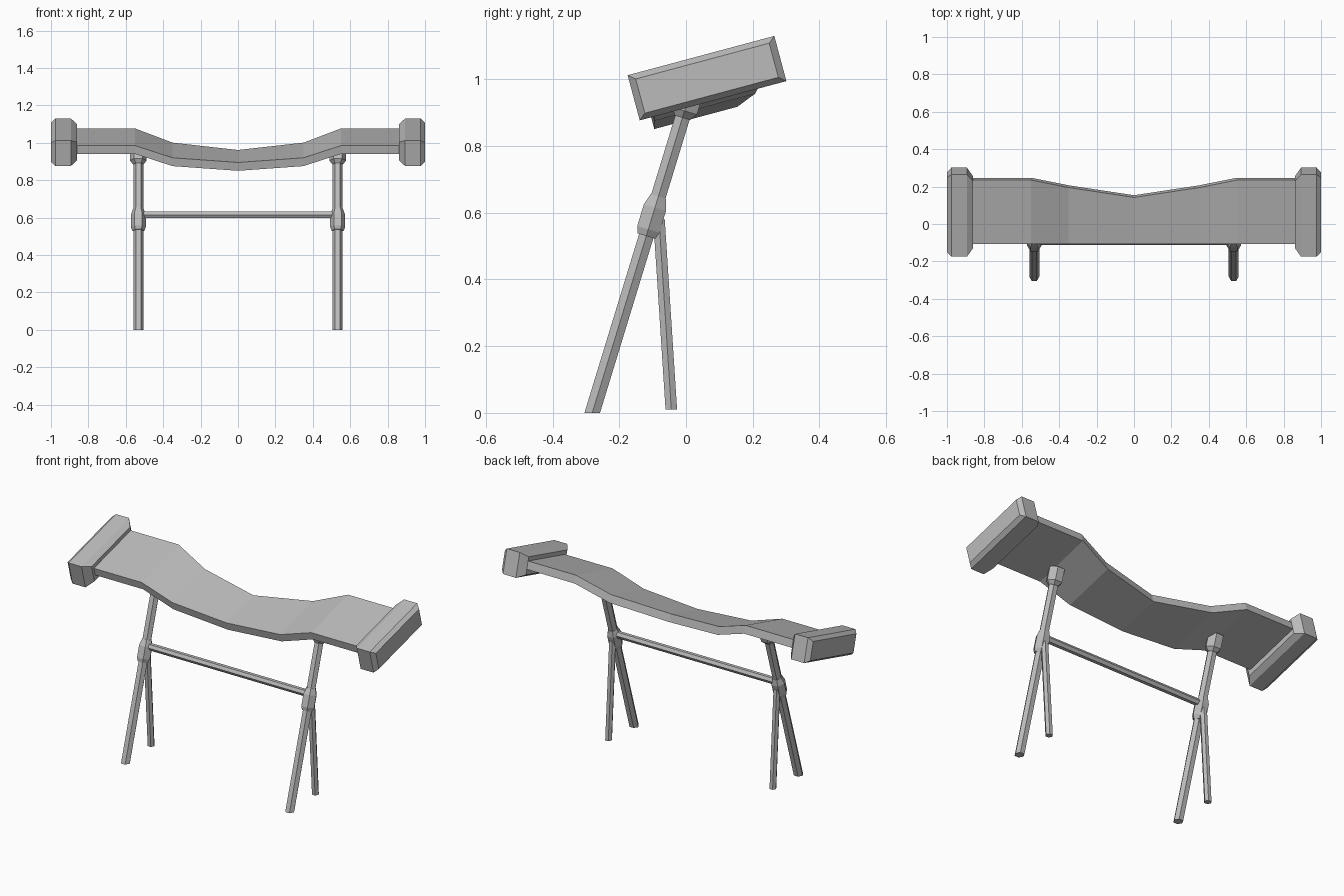
import bpy, bmesh, math
from mathutils import Vector

cube = bpy.data.objects.get("Cube")
if cube:
    bpy.data.objects.remove(cube)

grey = bpy.data.materials.new("plain grey")
grey.use_nodes = True
COLOUR = (0.5, 0.5, 0.5, 1)
grey.diffuse_color = COLOUR
grey.node_tree.nodes["Principled BSDF"].inputs["Base Color"].default_value = COLOUR

TILT = math.radians(15)
X, Y = Vector((1, 0, 0)), Vector((0, 1, 0))
DEPTH = Vector((0, math.cos(TILT), math.sin(TILT)))    # along the tilted top
UP = Vector((0, -math.sin(TILT), math.cos(TILT)))      # out of the tilted top


def loft(name, rings):
    """Skin a list of equal-length point rings and close both ends."""
    bm = bmesh.new()
    loops = [[bm.verts.new(p) for p in ring] for ring in rings]
    n = len(loops[0])
    for a, b in zip(loops, loops[1:]):
        for i in range(n):
            j = (i + 1) % n
            bm.faces.new((a[i], a[j], b[j], b[i]))
    bm.faces.new(loops[0])
    bm.faces.new(loops[-1])
    bmesh.ops.recalc_face_normals(bm, faces=bm.faces)
    mesh = bpy.data.meshes.new(name)
    bm.to_mesh(mesh)
    bm.free()
    mesh.materials.append(grey)
    obj = bpy.data.objects.new(name, mesh)
    bpy.context.collection.objects.link(obj)
    return obj


def hexagon(centre, radius, u, v):
    angles = [math.radians(60 * i) for i in range(6)]
    return [centre + radius * (u * math.cos(a) + v * math.sin(a)) for a in angles]


def rectangle(centre, half_depth, half_height):
    return [centre + DEPTH * half_depth * s + UP * half_height * t
            for s, t in ((-1, -1), (1, -1), (1, 1), (-1, 1))]


# Sagging, waisted top: x, height of the front edge, y of the back edge
half = [(0.87, 0.985, 0.235), (0.55, 0.985, 0.235), (0.35, 0.92, 0.195)]
stations = [(-x, z, y) for x, z, y in half] + [(0, 0.895, 0.142)]
stations += half[::-1]
FRONT, THICK = -0.107, 0.046
rings = []
for x, z, back in stations:
    a = Vector((x, FRONT, z))
    b = a + DEPTH * (back - FRONT) / DEPTH.y
    rings.append([a, b, b - UP * THICK, a - UP * THICK])
loft("sagging_top", rings)

# Main leg axis, and the direction across it
foot, head = Vector((0, -0.281, 0)), Vector((0, -0.006, 0.9))
axis = (head - foot).normalized()
across = axis.cross(X)


def on_leg(z):
    return foot + (head - foot) * z / head.z


for side, label in ((1, "left"), (-1, "right")):
    # Bevelled end block
    profile = [(0.86, 0.185, 0.05), (0.893, 0.2275, 0.07),
               (0.977, 0.2275, 0.07), (1.0, 0.207, 0.053)]
    loft(label + "_end_block",
         [rectangle(Vector((side * x, 0.063, 1.003)), d, h) for x, d, h in profile])

    offset = X * 0.533 * side

    # Splayed pair of hexagonal legs with level feet
    loft(label + "_main_leg",
         [hexagon(offset + p, 0.027, X, Y) for p in (foot, head)])
    loft(label + "_rear_leg",
         [hexagon(offset + Vector((0, y, z)), 0.02, X, Y)
          for y, z in ((-0.044, 0.01), (-0.081, 0.58))])

    # Clamp round the legs and bracket below the top
    for part, sections in (
            ("clamp", ((0.53, 0.032), (0.55, 0.04), (0.615, 0.04), (0.648, 0.028))),
            ("top_bracket", ((0.885, 0.028), (0.905, 0.045), (0.975, 0.045)))):
        loft(label + "_" + part,
             [hexagon(offset + on_leg(z), r, X, across) for z, r in sections])

# Bar joining the two clamps
bar = on_leg(0.615)
loft("cross_bar", [hexagon(bar + X * x, 0.02, Y, Vector((0, 0, 1)))
                   for x in (-0.53, 0.53)])
